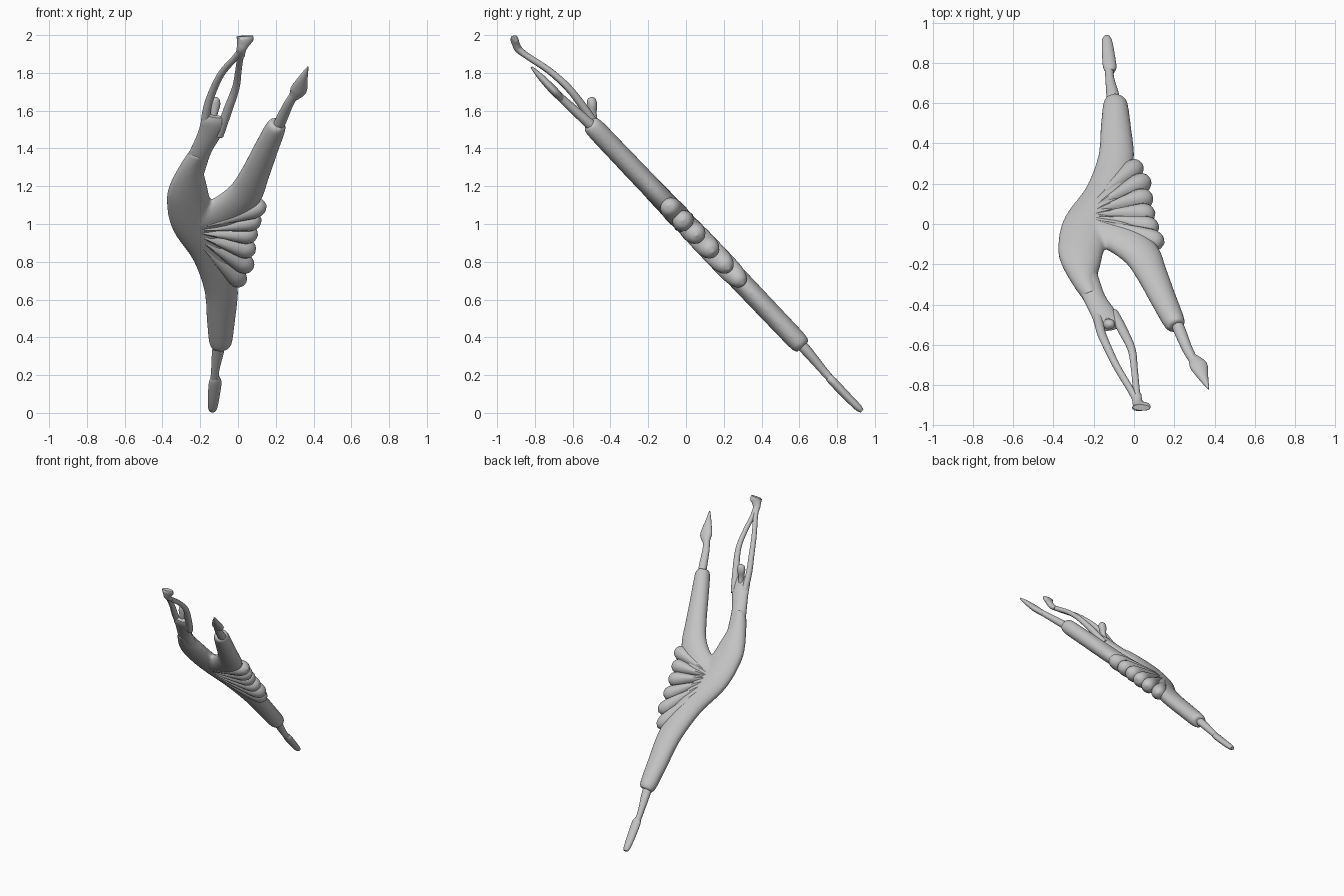
import bpy, bmesh, math
from mathutils import Vector

grey = bpy.data.materials.new("plain_grey")
grey.diffuse_color = (0.55, 0.55, 0.55, 1)

# The figure lies in a sloping plane; NORMAL points up and back out of it
NORMAL = Vector((0, 0.724, 0.69))


def place(x, z, n):
    """Point at front position x, z, lifted n out of the sloping plane."""
    return Vector((x, 1.38 * n - (z - 1) / 1.05, z))


def spline(pts, steps):
    """Smooth interpolation through all path values."""
    out = []
    for i in range(len(pts) - 1):
        a, b = pts[max(i - 1, 0)], pts[i]
        c, d = pts[i + 1], pts[min(i + 2, len(pts) - 1)]
        for s in range(steps):
            t = s / steps
            out.append([0.5 * (2 * q + (r - p) * t + (2 * p - 5 * q + 4 * r - w) * t * t
                               + (3 * q - p - 3 * r + w) * t ** 3)
                        for p, q, r, w in zip(a, b, c, d)])
    out.append(list(pts[-1]))
    return out


def finish(ob, angle=40):
    bpy.ops.object.select_all(action='DESELECT')
    ob.select_set(True)
    bpy.context.view_layer.objects.active = ob
    bpy.ops.object.shade_smooth_by_angle(angle=math.radians(angle))


def tube(name, pts, sides=20, steps=6):
    """Swept ellipse; each point is x, z, lift, half width, half thickness."""
    rows = spline(pts, steps)
    centres = [place(*r[:3]) for r in rows]
    bm = bmesh.new()
    rings = []
    for i, r in enumerate(rows):
        tan = (centres[min(i + 1, len(rows) - 1)] - centres[max(i - 1, 0)]).normalized()
        side = tan.cross(NORMAL).normalized()
        up = side.cross(tan).normalized()
        ring = []
        for k in range(sides):
            a = math.tau * k / sides
            ring.append(bm.verts.new(centres[i] + side * math.cos(a) * max(r[3], 0.002)
                                     + up * math.sin(a) * max(r[4], 0.002)))
        rings.append(ring)
    for a, b in zip(rings, rings[1:]):
        for k in range(sides):
            j = (k + 1) % sides
            bm.faces.new((a[k], a[j], b[j], b[k]))
    bm.faces.new(rings[0][::-1])
    bm.faces.new(rings[-1])
    bmesh.ops.recalc_face_normals(bm, faces=bm.faces)
    me = bpy.data.meshes.new(name)
    bm.to_mesh(me)
    bm.free()
    me.materials.append(grey)
    ob = bpy.data.objects.new(name, me)
    bpy.context.collection.objects.link(ob)
    finish(ob)
    return ob


# Body: curved torso with the lower trouser leg, blended with the raised leg
body = tube("body", [
    (-0.09, 0.35, 0, 0.046, 0.042), (-0.092, 0.38, 0, 0.062, 0.053),
    (-0.09, 0.50, 0, 0.076, 0.055), (-0.09, 0.66, 0, 0.090, 0.056),
    (-0.14, 0.84, 0, 0.105, 0.057), (-0.23, 1.00, 0, 0.122, 0.058),
    (-0.262, 1.12, 0, 0.116, 0.058), (-0.262, 1.20, 0, 0.10, 0.056),
    (-0.245, 1.30, 0, 0.062, 0.05), (-0.212, 1.38, 0, 0.04, 0.042)], 28)
raised = tube("raised_leg", [
    (0.21, 1.535, 0, 0.042, 0.042), (0.197, 1.505, 0, 0.055, 0.053),
    (0.145, 1.39, 0, 0.066, 0.055), (0.088, 1.26, 0, 0.078, 0.056),
    (0.03, 1.15, 0, 0.095, 0.056), (-0.08, 1.06, 0, 0.105, 0.056),
    (-0.20, 1.02, 0, 0.10, 0.055)], 28)
bpy.ops.object.select_all(action='DESELECT')
raised.select_set(True)
body.select_set(True)
bpy.context.view_layer.objects.active = body
bpy.ops.object.join()
mod = body.modifiers.new("blend", 'REMESH')
mod.mode = 'VOXEL'
mod.voxel_size = 0.009
mod.use_smooth_shade = True
mod = body.modifiers.new("soften", 'SMOOTH')
mod.factor = 0.5
mod.iterations = 8

# Skirt: fan of rounded pleats spreading from the hip
tips = [(0.03, 0.68), (0.075, 0.76), (0.09, 0.85), (0.105, 0.94), (0.125, 1.02), (0.15, 1.10)]
for i, (tx, tz) in enumerate(tips):
    hx, hz = -0.27, 1.0
    tube(f"skirt_pleat_{i + 1}",
         [(hx + (tx - hx) * f, hz + (tz - hz) * f, 0, w, t) for f, w, t in
          [(0, 0.01, 0.05), (0.4, 0.028, 0.060), (0.75, 0.05, 0.060),
           (0.88, 0.052, 0.054), (0.96, 0.036, 0.036), (1, 0.004, 0.005)]], 16)

# Lower shin and foot
tube("lower_shin", [(-0.095, 0.40, 0, 0.03, 0.03), (-0.105, 0.33, 0, 0.032, 0.028),
                    (-0.12, 0.23, -0.008, 0.022, 0.022), (-0.125, 0.16, -0.012, 0.022, 0.02)])
tube("lower_foot", [(-0.115, 0.19, -0.012, 0.018, 0.02), (-0.12, 0.165, -0.012, 0.033, 0.023),
                    (-0.128, 0.09, -0.012, 0.031, 0.022), (-0.134, 0.03, -0.01, 0.025, 0.019),
                    (-0.135, 0.01, -0.008, 0.015, 0.011)])

# Raised shin and pointed foot with a heel
tube("raised_shin", [(0.20, 1.49, 0, 0.03, 0.03), (0.228, 1.55, -0.006, 0.03, 0.027),
                     (0.265, 1.63, -0.015, 0.026, 0.023), (0.30, 1.69, -0.02, 0.022, 0.02)])
tube("raised_foot", [(0.285, 1.66, -0.02, 0.018, 0.018), (0.312, 1.695, -0.02, 0.04, 0.022),
                     (0.325, 1.72, -0.02, 0.043, 0.022), (0.348, 1.78, -0.02, 0.022, 0.017),
                     (0.37, 1.83, -0.02, 0.004, 0.006)])

# Shoulders, head and neck
tube("shoulders", [(-0.245, 1.27, 0.0, 0.065, 0.045), (-0.195, 1.39, 0.0, 0.055, 0.036),
                   (-0.15, 1.48, 0.006, 0.062, 0.030), (-0.128, 1.54, 0.012, 0.066, 0.024),
                   (-0.12, 1.57, 0.018, 0.045, 0.014)])
tube("head", [(-0.13, 1.54, 0.02, 0.018, 0.02), (-0.127, 1.585, 0.045, 0.02, 0.022),
              (-0.124, 1.63, 0.075, 0.03, 0.026), (-0.122, 1.66, 0.092, 0.024, 0.022),
              (-0.122, 1.672, 0.098, 0.006, 0.006)])

# Arms meeting above the head in flared hands
tube("left_arm", [(-0.18, 1.47, 0.002, 0.024, 0.024), (-0.166, 1.60, 0.03, 0.022, 0.022),
                  (-0.135, 1.70, 0.044, 0.020, 0.019), (-0.085, 1.80, 0.038, 0.018, 0.018),
                  (-0.015, 1.88, 0.008, 0.017, 0.017), (0.015, 1.92, -0.006, 0.017, 0.017)])
tube("right_arm", [(-0.10, 1.47, 0.002, 0.024, 0.024), (-0.055, 1.60, 0.03, 0.024, 0.022),
                   (-0.012, 1.72, 0.046, 0.02, 0.019), (0.002, 1.81, 0.036, 0.017, 0.017),
                   (0.012, 1.88, 0.008, 0.017, 0.017), (0.02, 1.92, -0.006, 0.017, 0.017)])
tube("hands", [(0.012, 1.89, 0.002, 0.024, 0.016), (0.018, 1.925, -0.004, 0.026, 0.02),
               (0.028, 1.955, 0.006, 0.034, 0.02), (0.036, 1.98, 0.018, 0.046, 0.02),
               (0.036, 1.995, 0.026, 0.043, 0.015)])
